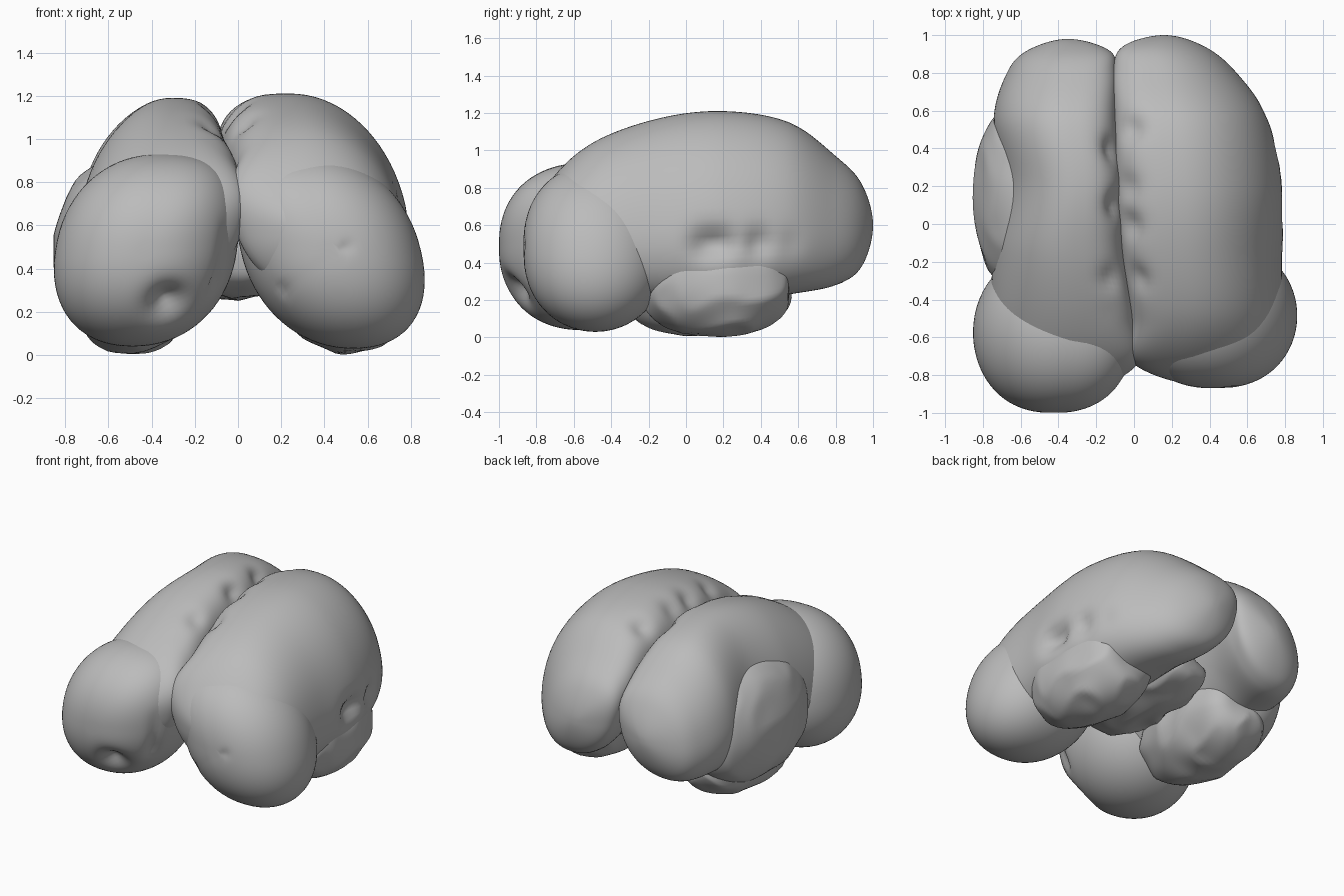
import bpy
import bmesh
import math
from mathutils import Vector, noise

cube = bpy.data.objects.get("Cube")
if cube:
    bpy.data.objects.remove(cube)

grey = bpy.data.materials.new("soft_grey")
grey.use_nodes = True
shade = (0.5, 0.5, 0.5, 1)
grey.diffuse_color = shade
grey.node_tree.nodes["Principled BSDF"].inputs["Base Color"].default_value = shade

SIDES, STEPS = 72, 12


def catmull(a, b, c, d, t):
    return [0.5 * (2 * q + (r - p) * t + (2 * p - 5 * q + 4 * r - s) * t * t
                   + (3 * q - p - 3 * r + s) * t ** 3) for p, q, r, s in zip(a, b, c, d)]


def flipped(row):
    y, x0, x1, z0, z1 = row
    return (y, x1, x0, z1, z0)


def tip_of(y, row):
    """End point of a lobe, in the middle of its nearest section."""
    x, z = (row[1] + row[2]) / 2, (row[3] + row[4]) / 2
    return (y, x, x, z, z)


def flowing(front, back, rows):
    """Smooth sections through a few given ones, closed at both ends."""
    rows = [tip_of(front, rows[0])] + rows + [tip_of(back, rows[-1])]
    path = [flipped(rows[1])] + rows + [flipped(rows[-2])]
    return [catmull(*path[i:i + 4], k / STEPS)
            for i in range(len(rows) - 1) for k in range(STEPS)][1:]


def egg(y_range, x_range, z_range, fullness=0.85):
    """Sections of a plump ellipsoid filling the given ranges."""
    (y, dy), (x, dx), (z, dz) = (((a + b) / 2, (b - a) / 2)
                                 for a, b in (y_range, x_range, z_range))
    count = STEPS * 4
    sections = []
    for i in range(1, count):
        angle = math.pi * i / count
        r = math.sin(angle) ** fullness
        sections.append((y - dy * math.cos(angle), x - dx * r, x + dx * r, z - dz * r, z + dz * r))
    return sections


def lobe(name, sections, lean=0.0, dents=(), rough=0.0):
    """Skin sections (y, x0, x1, z0, z1) into a rounded, dimpled lobe."""
    bm = bmesh.new()
    rings = []
    for y, x0, x1, z0, z1 in sections:
        ring = []
        for k in range(SIDES):
            angle = math.tau * k / SIDES
            c, s = math.cos(angle), math.sin(angle)
            # Squarer upper corner on the side facing the central groove
            power = 0.75 if c * lean < 0 and s > 0 else 0.92
            c, s = (math.copysign(abs(f) ** power, f) for f in (c, s))
            x = (x0 + x1) / 2 + (x1 - x0) / 2 * (c - lean * s) / math.hypot(1, lean)
            ring.append(bm.verts.new((x, y, (z0 + z1) / 2 + (z1 - z0) / 2 * s)))
        rings.append(ring)
    for a, b in zip(rings, rings[1:]):
        for k in range(SIDES):
            n = (k + 1) % SIDES
            bm.faces.new((a[k], a[n], b[n], b[k]))
    # Round caps
    for ring in (rings[0], rings[-1]):
        bm.faces.new(ring)
    bmesh.ops.recalc_face_normals(bm, faces=bm.faces)
    bm.normal_update()
    # Press in the dimples and add folds
    moves = []
    for v in bm.verts:
        push = sum(depth * math.exp(-((v.co - Vector(p)).length / size) ** 2)
                   for p, size, depth in dents)
        fold = abs(noise.noise(v.co * 4)) * rough
        moves.append((v, v.normal * (push + fold)))
    for v, move in moves:
        v.co -= move
    mesh = bpy.data.meshes.new(name)
    bm.to_mesh(mesh)
    bm.free()
    mesh.materials.append(grey)
    for p in mesh.polygons:
        p.use_smooth = True
    bpy.context.collection.objects.link(bpy.data.objects.new(name, mesh))


def crease(start, end, size, depth, count=12):
    """Row of small dimples forming a shallow groove."""
    a, b = Vector(start), Vector(end)
    return [(a.lerp(b, i / (count - 1)), size, depth) for i in range(count)]


# Puckers along the central groove and pits on the left side
left_pucker = [((0, y, 1.1), 0.07, 0.04) for y in (-0.3, 0, 0.2, 0.5)]
right_pucker = [((-0.1, y, 1.1), 0.07, 0.04) for y in (-0.5, -0.3, 0.1, 0.4)]
side_pits = [((0.8, y, 0.5), 0.08, 0.06) for y in (0.1, 0.2, 0.4, 0.6)]

# Main bodies
lobe("left_body", flowing(-0.85, 1, [
    (-0.73, 0, 0.68, 0.28, 0.83),
    (-0.5, 0, 0.77, 0.2, 1.04),
    (-0.15, -0.05, 0.78, 0.18, 1.17),
    (0.2, -0.08, 0.79, 0.18, 1.21),
    (0.55, -0.09, 0.71, 0.23, 1.15),
    (0.8, -0.1, 0.54, 0.28, 0.97),
    (0.94, -0.05, 0.37, 0.38, 0.82)]),
    lean=0.3, dents=left_pucker + side_pits)
lobe("right_body", flowing(-0.9, 0.98, [
    (-0.75, -0.68, 0, 0.3, 0.82),
    (-0.5, -0.75, 0, 0.2, 1),
    (-0.15, -0.74, -0.06, 0.22, 1.14),
    (0.2, -0.69, -0.07, 0.24, 1.19),
    (0.55, -0.74, -0.1, 0.27, 1.13),
    (0.8, -0.67, -0.1, 0.28, 0.95),
    (0.92, -0.56, -0.14, 0.38, 0.8)]),
    lean=-0.25, dents=right_pucker)

# Front lobes
lobe("left_front_lobe", egg((-0.87, -0.1), (0, 0.86), (0.03, 0.93)), lean=0.25,
     dents=crease((0.2, -0.75, 0.3), (0.5, -0.85, 0.5), 0.03, 0.01))
lobe("right_front_lobe", egg((-1, -0.15), (-0.85, 0), (0.04, 0.93)), lean=-0.15,
     dents=[((-0.33, -0.9, 0.25), 0.09, 0.09)]
     + crease((-0.1, -0.8, 0.3), (-0.1, -0.8, 0.6), 0.04, 0.01))

# Lower side lobes and the exposed side pad
lobe("left_lower_lobe", egg((-0.25, 0.57), (0.17, 0.79), (0, 0.66), 0.6), lean=0.1,
     rough=0.04, dents=side_pits)
lobe("right_lower_lobe", egg((-0.35, 0.57), (-0.76, -0.17), (0, 0.6), 0.6), lean=-0.1,
     rough=0.04)
lobe("right_side_pad", egg((-0.35, 0.63), (-0.86, -0.25), (0.1, 0.92), 0.7), lean=-0.1,
     rough=0.02)

# Folded bridge joining the halves underneath
lobe("underside_bridge", egg((-0.4, 0.55), (-0.28, 0.28), (0.25, 0.62), 0.6), rough=0.06)
